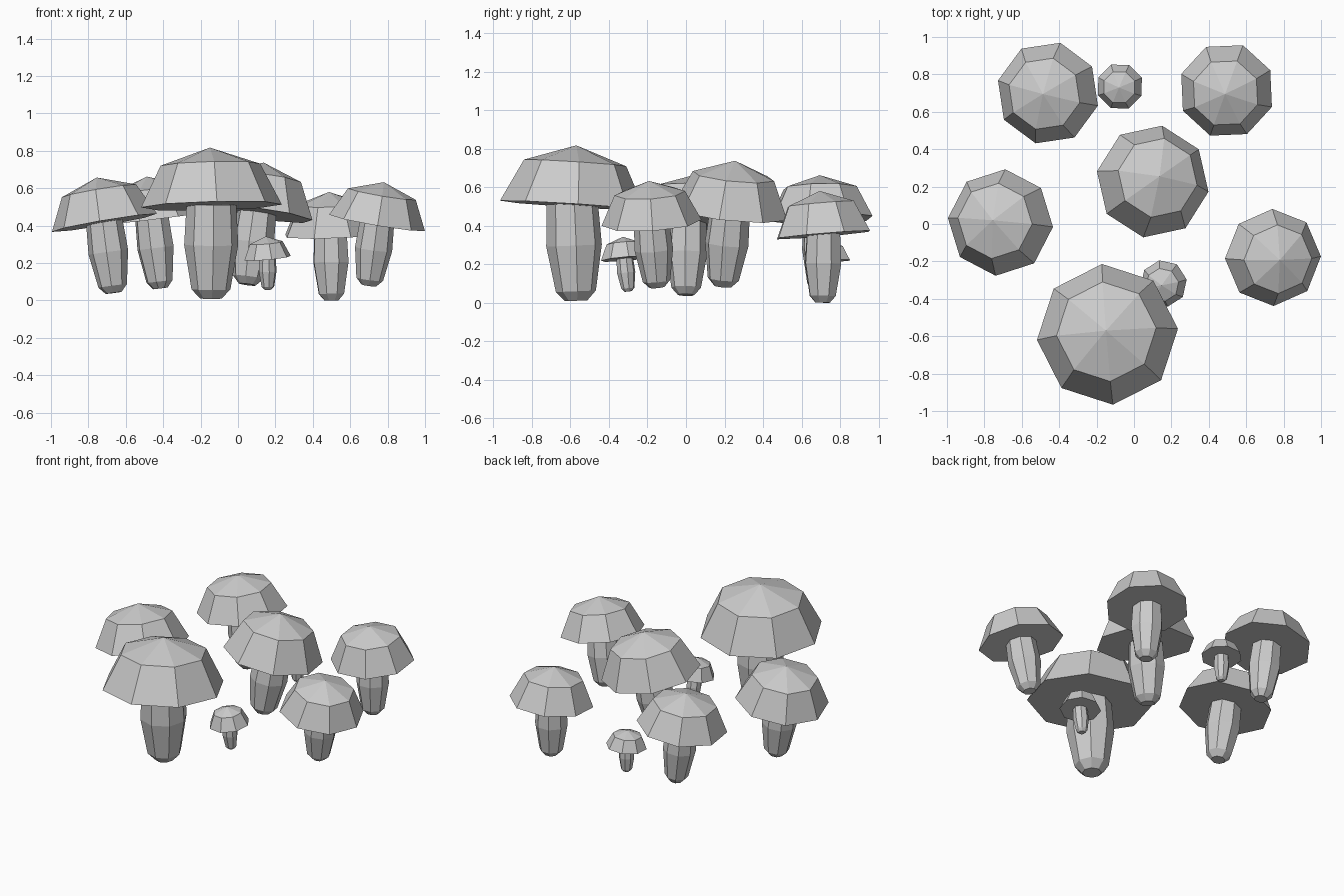
import bpy
import bmesh
from math import cos, sin, pi, radians
from mathutils import Matrix, Vector

cube = bpy.data.objects.get("Cube")
if cube:
    bpy.data.objects.remove(cube, do_unlink=True)

SIDES = 8

grey = bpy.data.materials.new("plain_grey")
grey.use_nodes = True
grey.diffuse_color = (0.6, 0.6, 0.6, 1)
grey.node_tree.nodes["Principled BSDF"].inputs["Base Color"].default_value = (0.6, 0.6, 0.6, 1)


def lathe(name, profile, base, tip, turn):
    """Faceted solid of (radius, height) rings along the axis from base to tip."""
    bm = bmesh.new()
    rings = []
    for radius, height in profile:
        rings.append([bm.verts.new((radius * cos(turn + 2 * pi * i / SIDES),
                                    radius * sin(turn + 2 * pi * i / SIDES), height))
                      for i in range(SIDES)])
    for low, high in zip(rings, rings[1:]):
        for i in range(SIDES):
            j = (i + 1) % SIDES
            bm.faces.new((low[i], low[j], high[j], high[i]))
    bm.faces.new(rings[0][::-1])
    bm.faces.new(rings[-1])
    bmesh.ops.remove_doubles(bm, verts=bm.verts, dist=0.0005)
    bmesh.ops.recalc_face_normals(bm, faces=bm.faces)
    tilt = Vector((0, 0, 1)).rotation_difference(tip - base).to_matrix().to_4x4()
    bm.transform(Matrix.Translation(base) @ tilt)
    mesh = bpy.data.meshes.new(name)
    bm.to_mesh(mesh)
    bm.free()
    mesh.materials.append(grey)
    bpy.context.collection.objects.link(bpy.data.objects.new(name, mesh))


def mushroom(name, foot, rim, apex, cap_r, stem_r, turn):
    foot, rim, apex = Vector(foot), Vector(rim), Vector(apex)
    turn = radians(turn)
    # Domed cap: rim, shoulder ring and apex
    rise = (apex - rim).length
    cap = [(cap_r * cos(a), rise * sin(a)) for a in (0, pi / 4)] + [(0.0001, rise)]
    lathe(name + "_cap", cap, rim, apex, turn)
    # Swollen stem with a blunt, tapered foot
    length = (rim - foot).length
    stem = [(stem_r * r, length * t)
            for r, t in ((0.4, 0), (0.72, 0.1), (1, 0.58), (0.92, 1.02))]
    lathe(name + "_stem", stem, foot, rim, turn)


# Foot, rim centre, apex, cap radius, stem radius, turn
mushroom("large_front", (-.145, -.57, .01), (-.142, -.59, .505), (-.15, -.57, .817), .378, .145, 4.5)
mushroom("left_side", (-.665, 0, .04), (-.714, .008, .415), (-.755, .02, .657), .286, .107, -5)
mushroom("back_left", (-.415, .7, .064), (-.46, .7, .437), (-.487, .695, .662), .277, .1, -14)
mushroom("back_right", (.5, .71, 0), (.495, .714, .352), (.487, .695, .58), .258, .1, -20)
mushroom("right_side", (.7, -.15, .08), (.743, -.179, .415), (.78, -.192, .632), .26, .1, 1)
mushroom("middle", (.05, .19, .085), (.1, .227, .465), (.137, .255, .737), .305, .115, -10)
mushroom("small_front", (.16, -.3, .058), (.158, -.318, .227), (.148, -.328, .342), .126, .048, 10)
mushroom("small_back", (-.075, .735, .05), (-.075, .735, .215), (-.08, .73, .32), .126, .048, 22)
